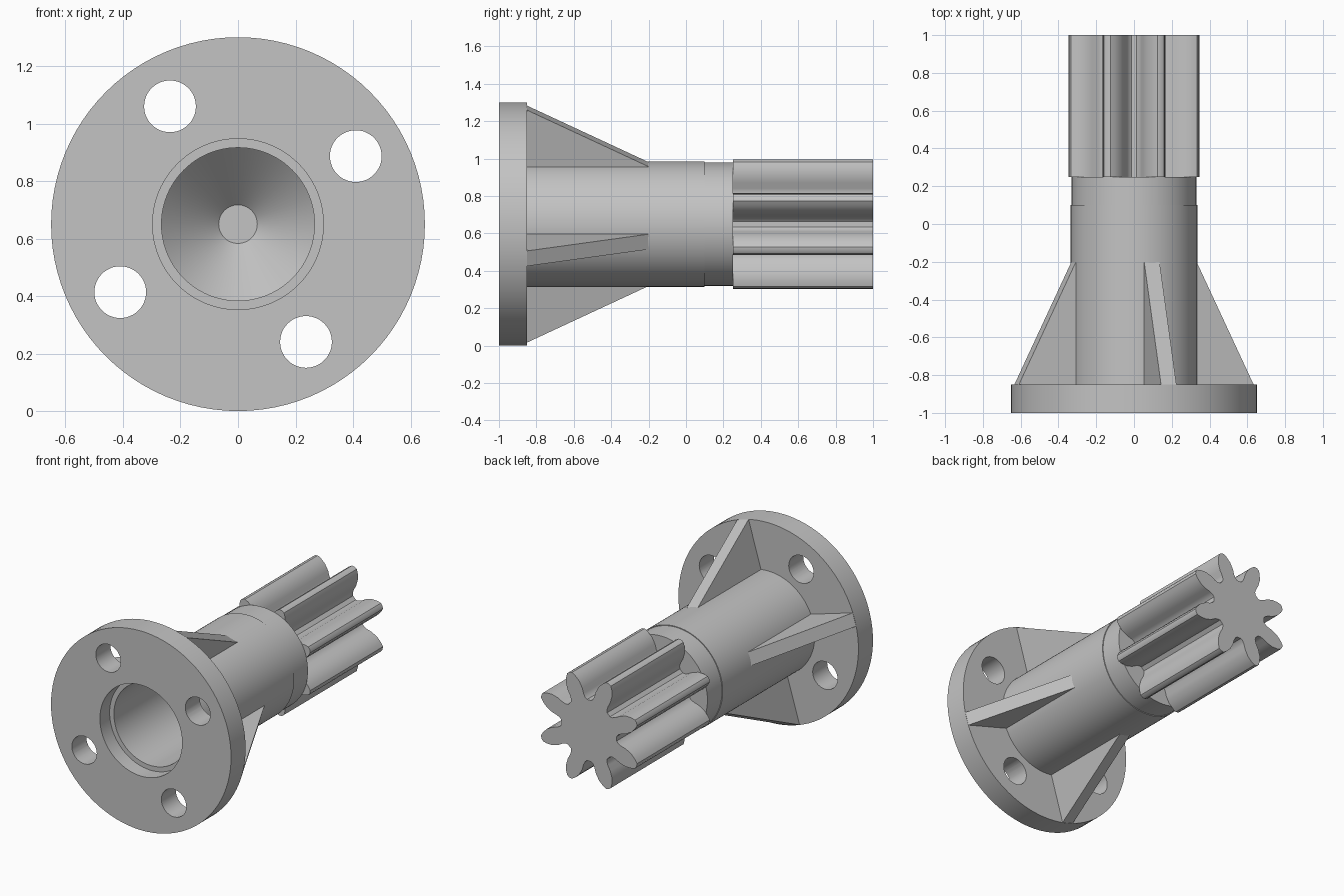
import bpy, bmesh, math
from mathutils import Matrix, Vector

AXIS_Z = 0.65
SEGMENTS = 96

cube = bpy.data.objects.get("Cube")
if cube:
    bpy.data.objects.remove(cube, do_unlink=True)

grey = bpy.data.materials.new("plain_grey")
grey.use_nodes = True
colour = (0.55, 0.55, 0.55, 1)
grey.diffuse_color = colour
grey.node_tree.nodes["Principled BSDF"].inputs["Base Color"].default_value = colour


def finish(name, bm):
    """Turn a bmesh into an object lifted onto the shaft axis."""
    bmesh.ops.remove_doubles(bm, verts=bm.verts, dist=1e-5)
    bmesh.ops.recalc_face_normals(bm, faces=bm.faces)
    mesh = bpy.data.meshes.new(name)
    bm.to_mesh(mesh)
    bm.free()
    mesh.materials.append(grey)
    obj = bpy.data.objects.new(name, mesh)
    obj.location.z = AXIS_Z
    bpy.context.collection.objects.link(obj)
    return obj


def smooth(obj):
    bpy.ops.object.select_all(action="DESELECT")
    obj.select_set(True)
    bpy.context.view_layer.objects.active = obj
    bpy.ops.object.shade_smooth_by_angle(angle=math.radians(30))


def lathe(name, profile):
    """Spin (radius, y) points around the y axis."""
    bm = bmesh.new()
    verts = [bm.verts.new((r, y, 0)) for r, y in profile]
    edges = [bm.edges.new(pair) for pair in zip(verts, verts[1:])]
    bmesh.ops.spin(bm, geom=verts + edges, cent=(0, 0, 0), axis=(0, 1, 0),
                   angle=math.tau, steps=SEGMENTS, use_merge=True)
    return finish(name, bm)


def prism(name, points, offset):
    """Extrude a flat outline by an offset vector."""
    bm = bmesh.new()
    face = bm.faces.new([bm.verts.new(p) for p in points])
    side = bmesh.ops.extrude_face_region(bm, geom=[face], use_keep_orig=True)
    moved = [v for v in side["geom"] if isinstance(v, bmesh.types.BMVert)]
    bmesh.ops.translate(bm, verts=moved, vec=offset)
    return finish(name, bm)


# Flange, hollow shaft and stepped conical bore in one turned body
body = lathe("flanged_shaft", [
    (0, 0.2), (0.067, 0.2), (0.266, 0), (0.266, -0.9), (0.297, -0.9),
    (0.297, -1), (0.65, -1), (0.65, -0.85), (0.335, -0.85),
    (0.335, 0.1), (0.33, 0.1), (0.33, 0.25), (0, 0.25)])

# Four bolt holes through the flange
bm = bmesh.new()
for i in range(4):
    a = math.radians(30 + 90 * i)
    place = Matrix.Translation((0.473 * math.cos(a), -0.92, 0.473 * math.sin(a)))
    bmesh.ops.create_cone(bm, cap_ends=True, segments=48, radius1=0.09, radius2=0.09,
                          depth=0.4, matrix=place @ Matrix.Rotation(math.pi / 2, 4, "X"))
cutter = finish("bolt_hole_cutter", bm)
cutter.hide_render = True
cutter.hide_set(True)
cut = body.modifiers.new("bolt_holes", "BOOLEAN")
cut.object = cutter
cut.solver = "EXACT"
bpy.context.view_layer.objects.active = body
bpy.ops.object.modifier_apply(modifier=cut.name)
bpy.data.objects.remove(cutter, do_unlink=True)
smooth(body)

# Four triangular ribs bracing the flange
for i in range(4):
    a = math.radians(73.5 + 90 * i)
    out = Vector((math.cos(a), 0, math.sin(a)))
    across = Vector((-math.sin(a), 0, math.cos(a))) * 0.085
    outline = [(0.3, -0.86), (0.648, -0.86), (0.648, -0.85), (0.333, -0.2), (0.3, -0.2)]
    prism(f"rib_{i + 1}",
          [out * r + Vector((0, y, 0)) - across / 2 for r, y in outline], across)

# Eight-tooth pinion: half a tooth as (radius, angle), mirrored and repeated
half = [(0.368, 0.05), (0.348, 0.1), (0.313, 0.165), (0.27, 0.21),
        (0.235, 0.225), (0.212, 0.26), (0.2, 0.32)]
tooth = [(r, -a) for r, a in reversed(half)] + [(0.372, 0)] + half
outline = []
for i in range(8):
    centre = math.tau * (i + 0.5) / 8
    outline += [(r * math.cos(centre + a), 0.25, r * math.sin(centre + a)) for r, a in tooth]
smooth(prism("pinion", outline, Vector((0, 0.75, 0))))
